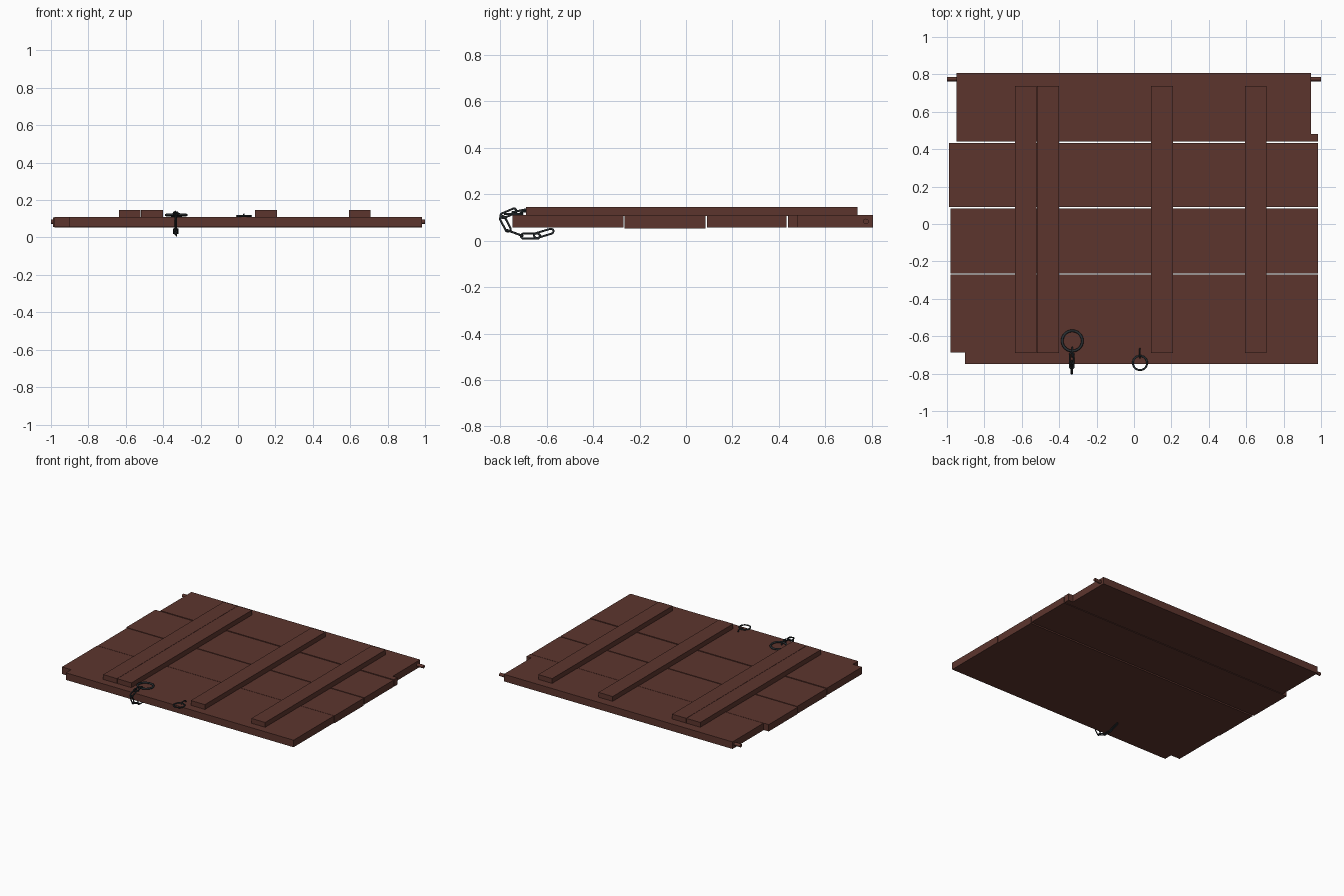
import bpy, bmesh, math
from mathutils import Vector, Matrix

if "Cube" in bpy.data.objects:
    bpy.data.objects.remove(bpy.data.objects["Cube"])


def material(name, rgb):
    m = bpy.data.materials.new(name)
    m.diffuse_color = (*rgb, 1)
    m.use_nodes = True
    m.node_tree.nodes["Principled BSDF"].inputs["Base Color"].default_value = m.diffuse_color
    return m


WOOD = material("red_brown_wood", (0.108, 0.036, 0.027))
IRON = material("dark_iron", (0.022, 0.028, 0.032))


def finish(name, bm, mat, smooth=False):
    bmesh.ops.recalc_face_normals(bm, faces=bm.faces)
    me = bpy.data.meshes.new(name)
    bm.to_mesh(me)
    bm.free()
    me.materials.append(mat)
    ob = bpy.data.objects.new(name, me)
    bpy.context.collection.objects.link(ob)
    if smooth:
        for p in me.polygons:
            p.use_smooth = True
    return ob


def slab(name, outline, z0, z1):
    """Board extruded upward from a plan outline."""
    bm = bmesh.new()
    face = bm.faces.new([bm.verts.new((x, y, z0)) for x, y in outline])
    ext = bmesh.ops.extrude_face_region(bm, geom=[face])
    bmesh.ops.translate(bm, vec=(0, 0, z1 - z0),
                        verts=[v for v in ext["geom"] if isinstance(v, bmesh.types.BMVert)])
    return finish(name, bm, WOOD)


def rect(x0, x1, y0, y1):
    return [(x0, y0), (x1, y0), (x1, y1), (x0, y1)]


def loop_link(name, centre, along, normal, half_len, half_wid, r, n=20):
    """Closed iron link: a stadium (or ring when half_len == half_wid) swept by a round section."""
    u, w = Vector(along).normalized(), Vector(normal).normalized()
    v = w.cross(u).normalized()
    w = u.cross(v)
    bm, rings, s = bmesh.new(), [], half_len - half_wid
    for i in range(n):
        a = 2 * math.pi * (i + 0.5) / n
        out = u * math.cos(a) + v * math.sin(a)
        p = Vector(centre) + out * half_wid + u * math.copysign(s, math.cos(a))
        rings.append([bm.verts.new(p + r * (out * math.cos(b) + w * math.sin(b)))
                      for b in (2 * math.pi * k / 8 for k in range(8))])
    for i in range(n):
        for k in range(8):
            j, m = (i + 1) % n, (k + 1) % 8
            bm.faces.new((rings[i][k], rings[j][k], rings[j][m], rings[i][m]))
    return finish(name, bm, IRON, True)


# Four wide planks, two of them with notched corners
slab("back_plank", [(-0.95, 0.44), (0.985, 0.44), (0.985, 0.482), (0.947, 0.482),
                    (0.947, 0.806), (-0.95, 0.806)], 0.057, 0.11)
slab("upper_middle_plank", rect(-0.99, 0.985, 0.09, 0.434), 0.057, 0.108)
slab("lower_middle_plank", rect(-0.98, 0.985, -0.264, 0.083), 0.052, 0.108)
slab("front_plank", [(-0.904, -0.748), (0.985, -0.748), (0.985, -0.27), (-0.98, -0.27),
                     (-0.98, -0.686), (-0.904, -0.686)], 0.057, 0.11)

# Cross battens on top
for i, (x0, x1) in enumerate([(-0.636, -0.521), (-0.519, -0.402), (0.091, 0.208), (0.593, 0.708)]):
    slab(f"batten_{i + 1}", rect(x0, x1, -0.689, 0.739), 0.107, 0.146)

# Hinge pins at both back corners
for side, label in ((-1, "left"), (1, "right")):
    bm = bmesh.new()
    bmesh.ops.create_cone(bm, cap_ends=True, segments=12, radius1=0.012, radius2=0.012, depth=0.07,
                          matrix=Matrix.Translation((side * 0.965, 0.775, 0.083))
                          @ Matrix.Rotation(math.pi / 2, 4, 'Y'))
    finish(f"hinge_pin_{label}", bm, WOOD)

# Pull ring with its staple, and the small front ring with its staple
loop_link("large_ring", (-0.33, -0.625, 0.12), (1, 0, 0), (0, 0.05, 1), 0.054, 0.054, 0.007, 32)
loop_link("large_ring_staple", (-0.33, -0.685, 0.115), (0, 1, 0.05), (1, 0, 0), 0.024, 0.016, 0.005)
loop_link("small_ring", (0.032, -0.743, 0.115), (1, 0, 0), (0, 0, 1), 0.038, 0.038, 0.005, 28)
loop_link("small_ring_staple", (0.032, -0.69, 0.113), (0, 1, 0), (1, 0, 0), 0.025, 0.013, 0.004)

# Chain hanging over the front edge and curling under: (y, z) ends, link facing sideways or not
chain = [((-0.685, 0.136), (-0.752, 0.122), False),
         ((-0.728, 0.134), (-0.802, 0.102), True),
         ((-0.797, 0.108), (-0.760, 0.037), True),
         ((-0.777, 0.048), (-0.700, 0.019), False),
         ((-0.715, 0.020), (-0.625, 0.020), True),
         ((-0.658, 0.018), (-0.568, 0.045), True)]
for i, (a, b, sideways) in enumerate(chain):
    p, q = Vector((-0.333, *a)), Vector((-0.333, *b))
    d = q - p
    normal = Vector((1, 0, 0.35)) if sideways else d.cross(Vector((1, 0, 0)))
    loop_link(f"chain_link_{i + 1}", (p + q) / 2, d, normal, d.length / 2 - 0.004, 0.0115, 0.0045)
